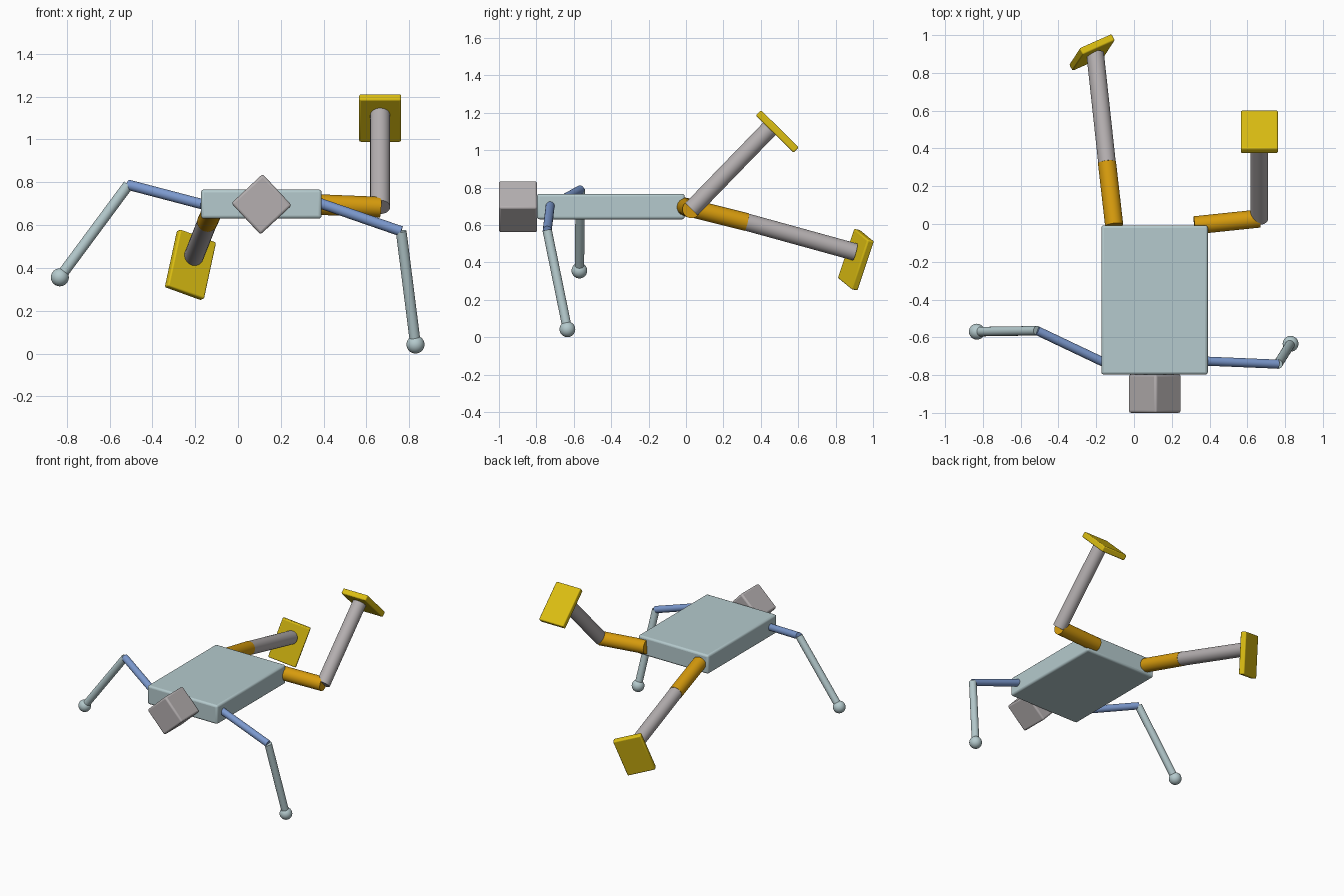
import bpy, math
from mathutils import Vector, Matrix

if "Cube" in bpy.data.objects:
    bpy.data.objects.remove(bpy.data.objects["Cube"])


def material(name, rgb):
    m = bpy.data.materials.new(name)
    m.diffuse_color = (*rgb, 1)
    m.use_nodes = True
    m.node_tree.nodes["Principled BSDF"].inputs["Base Color"].default_value = m.diffuse_color
    return m


PALE = material("pale blue grey", (0.46, 0.59, 0.61))
GREY = material("grey", (0.46, 0.43, 0.435))
ORANGE = material("orange", (0.68, 0.33, 0.004))
YELLOW = material("yellow", (0.72, 0.52, 0.006))
BLUE = material("blue", (0.20, 0.32, 0.62))


def finish(name, mat):
    ob = bpy.context.object
    ob.name = name
    ob.data.materials.append(mat)
    bpy.ops.object.shade_smooth_by_angle(angle=math.radians(35))
    return ob


def tube(name, a, b, r, mat):
    """Straight round limb from a to b."""
    a, b = Vector(a), Vector(b)
    d = b - a
    bpy.ops.mesh.primitive_cylinder_add(
        vertices=32, radius=r, depth=d.length, location=(a + b) / 2,
        rotation=d.to_track_quat('Z', 'Y').to_euler())
    return finish(name, mat)


def box(name, centre, size, mat, bevel, rot=Matrix.Identity(3)):
    """Box with softened edges."""
    bpy.ops.mesh.primitive_cube_add(size=1, location=centre,
                                    rotation=rot.to_euler())
    ob = bpy.context.object
    ob.data.transform(Matrix.Diagonal((*size, 1)))
    mod = ob.modifiers.new("soft edges", 'BEVEL')
    mod.width, mod.segments = bevel, 3
    return finish(name, mat)


def back_leg(side, hip, knee, ankle, along, across):
    """Thick back leg with a flat foot plate (along = long axis of the foot)."""
    tube(side + "_back_thigh", hip, knee, 0.048, ORANGE)
    tube(side + "_back_shin", knee, ankle, 0.0465, GREY)
    u = Vector(along).normalized()
    v = Vector(across)
    v = (v - u * v.dot(u)).normalized()
    n = v.cross(u)
    if n.dot(Vector(ankle) - Vector(knee)) < 0:
        n = -n
    w = n.cross(v)
    rot = Matrix((v, w, n)).transposed()
    if rot.determinant() < 0:
        rot = Matrix((v, -w, n)).transposed()
    centre = Vector(ankle) + n * 0.018 + u * 0.04
    box(side + "_back_foot", centre, (0.196, 0.285, 0.04), YELLOW, 0.008, rot)


def front_leg(side, shoulder, elbow, foot):
    """Thin front leg ending in a ball."""
    tube(side + "_front_upper_leg", shoulder, elbow, 0.024, BLUE)
    tube(side + "_front_lower_leg", elbow, foot, 0.025, PALE)
    bpy.ops.mesh.primitive_uv_sphere_add(segments=32, ring_count=16,
                                         radius=0.042, location=foot)
    finish(side + "_front_foot", PALE)


# Body and turned head block
box("body", (0.109, -0.402, 0.698), (0.564, 0.79, 0.136), PALE, 0.014)
box("head", (0.11, -0.898, 0.697), (0.2, 0.204, 0.2), GREY, 0.012,
    Matrix.Rotation(math.radians(47), 3, 'Y'))

# Back legs
back_leg("right", (0.32, -0.007, 0.698), (0.664, 0.029, 0.684),
         (0.664, 0.447, 1.115), (0, 0.71, -0.70), (1, 0, 0))
back_leg("left", (-0.105, -0.007, 0.698), (-0.143, 0.325, 0.615),
         (-0.206, 0.905, 0.455), (-0.2, -0.31, -0.93), (0.863, 0.38, -0.32))

# Front legs
front_leg("right", (0.38, -0.726, 0.703), (0.762, -0.742, 0.571),
          (0.829, -0.634, 0.042))
front_leg("left", (-0.165, -0.73, 0.697), (-0.512, -0.565, 0.788),
          (-0.832, -0.57, 0.356))
